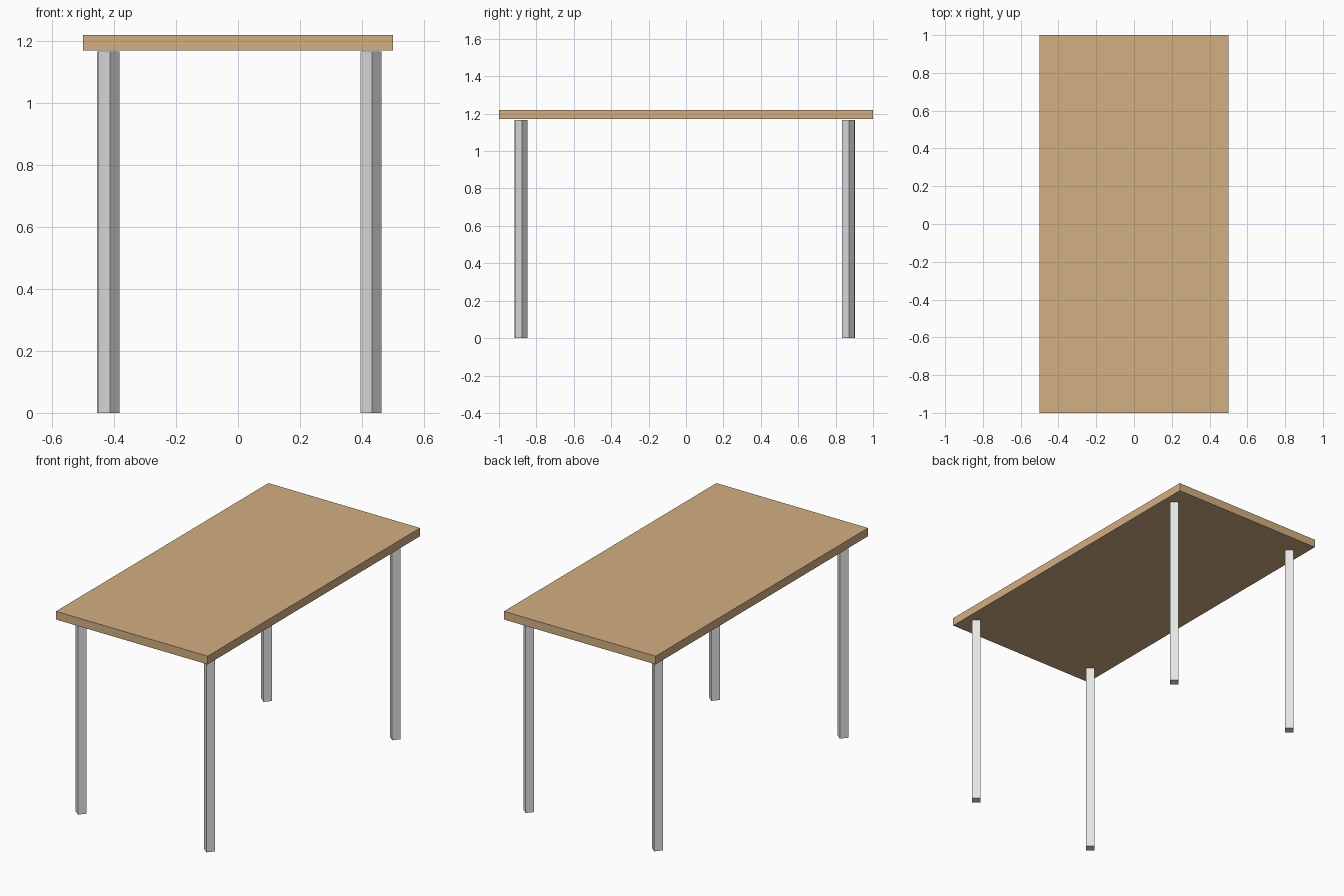
import bpy, math
from mathutils import Matrix

if "Cube" in bpy.data.objects:
    bpy.data.objects.remove(bpy.data.objects["Cube"])


def material(name, rgb):
    m = bpy.data.materials.new(name)
    m.diffuse_color = (*rgb, 1)
    m.use_nodes = True
    m.node_tree.nodes["Principled BSDF"].inputs["Base Color"].default_value = m.diffuse_color
    return m


WOOD = material("light_wood", (0.65, 0.425, 0.225))
GREY = material("light_grey_metal", (0.79, 0.79, 0.79))


def box(name, centre, size, mat, turn=0.0):
    bpy.ops.mesh.primitive_cube_add(size=1)
    ob = bpy.context.object
    ob.name = name
    ob.data.transform(Matrix.Diagonal((*size, 1)))
    ob.location = centre
    ob.rotation_euler.z = turn
    ob.data.materials.append(mat)
    return ob


# Table top
TOP, UNDER = 1.22, 1.171
box("table_top", (0, 0, (TOP + UNDER) / 2), (1, 2, TOP - UNDER), WOOD)

# Square legs, turned almost diagonally, ending just below the top
LEG_H, SIDE = 1.167, 0.048
for name, x, y in (("front_left_leg", -0.416, -0.884),
                   ("front_right_leg", 0.429, -0.881),
                   ("back_left_leg", -0.421, 0.871),
                   ("back_right_leg", 0.429, 0.868)):
    box(name, (x, y, LEG_H / 2), (SIDE, SIDE, LEG_H), GREY, math.radians(50))
